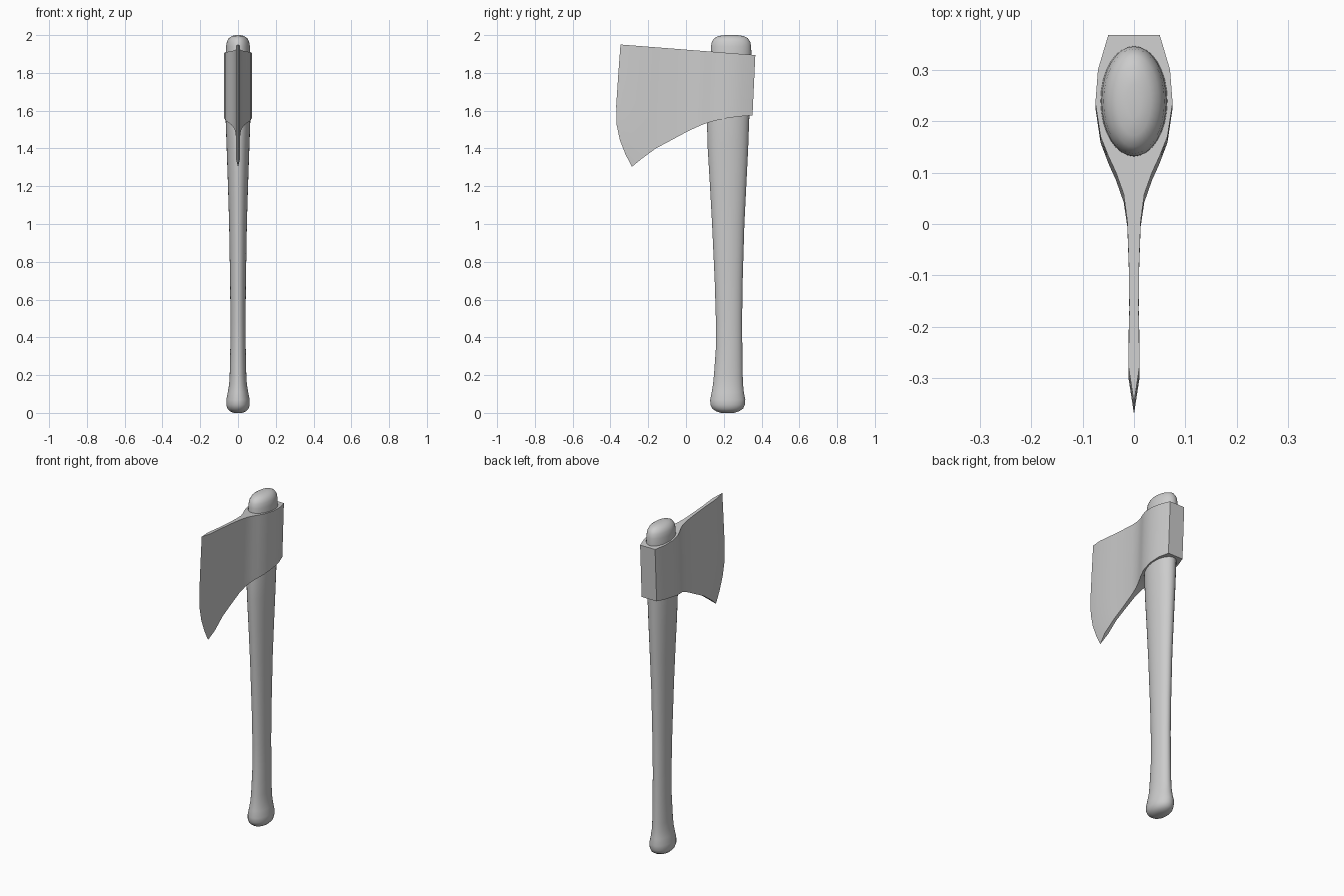
import bpy, bmesh, math


def finish(name, bm, angle):
    bmesh.ops.recalc_face_normals(bm, faces=bm.faces)
    mesh = bpy.data.meshes.new(name)
    bm.to_mesh(mesh)
    bm.free()
    obj = bpy.data.objects.new(name, mesh)
    bpy.context.collection.objects.link(obj)
    bpy.ops.object.select_all(action='DESELECT')
    obj.select_set(True)
    bpy.context.view_layer.objects.active = obj
    bpy.ops.object.shade_smooth_by_angle(angle=math.radians(angle))
    return obj


def bridge(bm, rings):
    n = len(rings[0])
    for a, b in zip(rings, rings[1:]):
        for i in range(n):
            j = (i + 1) % n
            bm.faces.new((a[i], a[j], b[j], b[i]))


# Handle: oval sections as (z, y min, y max, half width)
SECTIONS = [
    (0.000, 0.185, 0.255, 0.022), (0.008, 0.160, 0.280, 0.042),
    (0.022, 0.140, 0.302, 0.056), (0.042, 0.129, 0.311, 0.062),
    (0.070, 0.128, 0.314, 0.062), (0.110, 0.136, 0.306, 0.054),
    (0.150, 0.143, 0.302, 0.047), (0.200, 0.148, 0.300, 0.044),
    (0.340, 0.158, 0.298, 0.041), (0.500, 0.158, 0.297, 0.040),
    (0.700, 0.152, 0.300, 0.042), (1.000, 0.138, 0.309, 0.047),
    (1.200, 0.127, 0.319, 0.053), (1.400, 0.115, 0.329, 0.060),
    (1.540, 0.111, 0.334, 0.065), (1.700, 0.120, 0.342, 0.066),
    (1.900, 0.131, 0.346, 0.065), (1.940, 0.132, 0.345, 0.063),
    (1.965, 0.137, 0.340, 0.059), (1.984, 0.150, 0.327, 0.049),
    (1.995, 0.172, 0.305, 0.033), (2.000, 0.205, 0.272, 0.014),
]
SEG = 32
bm = bmesh.new()
rings = []
for z, y0, y1, rx in SECTIONS:
    ring = []
    for k in range(SEG):
        a = 2 * math.pi * k / SEG
        ring.append(bm.verts.new((rx * math.cos(a),
                                  (y0 + y1) / 2 + (y1 - y0) / 2 * math.sin(a), z)))
    rings.append(ring)
bridge(bm, rings)
bm.faces.new(rings[0])
bm.faces.new(rings[-1])
finish("handle", bm, 50)

# Axe head: columns from butt to cutting edge as
# (top y, bottom y, bottom z, half width, bow of the column)
COLUMNS = [
    (0.367, 0.352, 1.575, 0.050, 0.0), (0.300, 0.290, 1.570, 0.070, 0.0),
    (0.235, 0.225, 1.562, 0.075, 0.0), (0.170, 0.158, 1.548, 0.065, 0.0),
    (0.130, 0.116, 1.536, 0.049, 0.0), (0.100, 0.085, 1.525, 0.035, 0.0),
    (0.058, 0.042, 1.506, 0.020, 0.0), (0.005, -0.005, 1.483, 0.013, 0.0),
    (-0.080, -0.085, 1.440, 0.010, 0.1), (-0.165, -0.160, 1.400, 0.009, 0.3),
    (-0.275, -0.235, 1.345, 0.011, 0.8), (-0.347, -0.286, 1.303, 0.0, 1.0),
]
# Cutting edge as (fraction down from the top, forward bow)
ROWS = [(0.0, 0.0), (0.25, 0.027), (0.5, 0.053), (0.66, 0.060),
        (0.78, 0.051), (0.9, 0.028), (1.0, 0.0)]
bm = bmesh.new()
grids = {}
for side in (-1, 1):
    grid = []
    for yt, yb, zb, w, bow in COLUMNS:
        zt = 1.923 - 0.078 * yt
        if w == 0 and side == 1:
            grid.append(grids[-1][-1])
            continue
        grid.append([bm.verts.new((side * w, yt + (yb - yt) * t - bow * b,
                                   zt + (zb - zt) * t)) for t, b in ROWS])
    grids[side] = grid
    for a, b in zip(grid, grid[1:]):
        for i in range(len(ROWS) - 1):
            bm.faces.new((a[i], a[i + 1], b[i + 1], b[i]))
L, R = grids[-1], grids[1]
# Top and bottom faces
for row in (0, -1):
    for i in range(len(COLUMNS) - 1):
        quad = [L[i][row], L[i + 1][row], R[i + 1][row], R[i][row]]
        bm.faces.new(list(dict.fromkeys(quad)))
# Flat butt
for i in range(len(ROWS) - 1):
    bm.faces.new((L[0][i], L[0][i + 1], R[0][i + 1], R[0][i]))
finish("axe_head", bm, 30)
